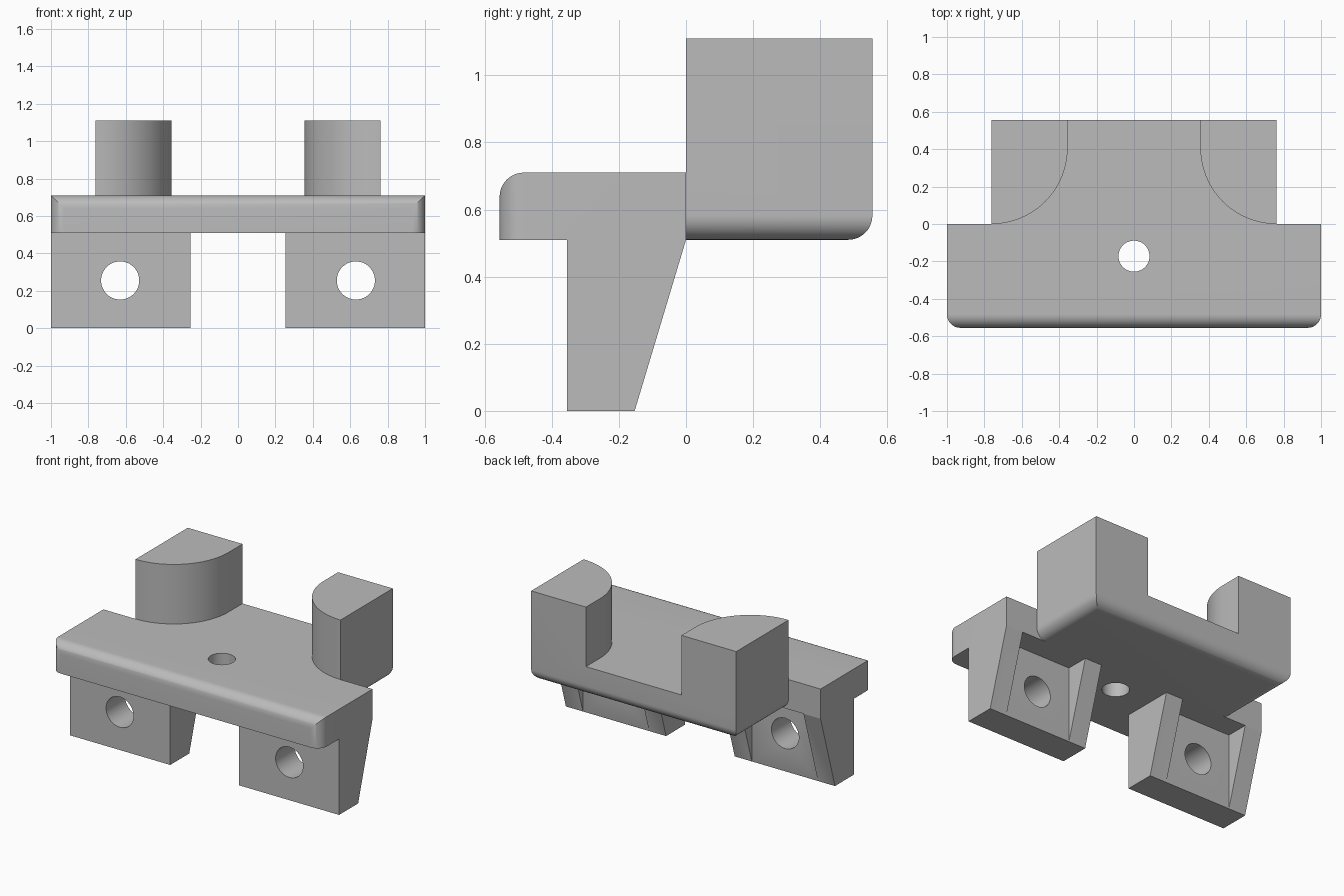
import bpy, bmesh
from math import cos, sin, radians, pi
from mathutils import Vector

old = bpy.data.objects.get("Cube")
if old:
    bpy.data.objects.remove(old, do_unlink=True)

grey = bpy.data.materials.new("plain grey")
grey.use_nodes = True
colour = (0.5, 0.5, 0.5, 1)
grey.diffuse_color = colour
grey.node_tree.nodes["Principled BSDF"].inputs["Base Color"].default_value = colour


def arc(cx, cy, r, start, end, steps=12):
    """Points along a circular arc, angles in degrees."""
    angles = [radians(start + (end - start) * i / steps) for i in range(steps + 1)]
    return [(cx + r * cos(a), cy + r * sin(a)) for a in angles]


def circle(cx, cy, r):
    return arc(cx, cy, r, 0, 360, 48)[:-1]


def prism(name, points, axis, low, high):
    """Extrude a flat outline along the x, y or z axis."""
    place = {"x": lambda a, b: (low, a, b),
             "y": lambda a, b: (a, low, b),
             "z": lambda a, b: (a, b, low)}[axis]
    bm = bmesh.new()
    face = bm.faces.new([bm.verts.new(place(a, b)) for a, b in points])
    grown = bmesh.ops.extrude_face_region(bm, geom=[face])["geom"]
    shift = Vector([(high - low) * (axis == k) for k in "xyz"])
    bmesh.ops.translate(bm, vec=shift, verts=[g for g in grown if isinstance(g, bmesh.types.BMVert)])
    bmesh.ops.recalc_face_normals(bm, faces=bm.faces)
    mesh = bpy.data.meshes.new(name)
    bm.to_mesh(mesh)
    bm.free()
    mesh.materials.append(grey)
    obj = bpy.data.objects.new(name, mesh)
    bpy.context.collection.objects.link(obj)
    return obj


def select(obj):
    bpy.ops.object.select_all(action="DESELECT")
    obj.select_set(True)
    bpy.context.view_layer.objects.active = obj


def combine(obj, tool, operation):
    """Apply a boolean and discard the cutter."""
    mod = obj.modifiers.new("cut", "BOOLEAN")
    mod.operation, mod.object, mod.solver = operation, tool, "EXACT"
    select(obj)
    bpy.ops.object.modifier_apply(modifier=mod.name)
    bpy.data.objects.remove(tool, do_unlink=True)


def finish(obj):
    select(obj)
    bpy.ops.object.shade_smooth_by_angle(angle=radians(30))


back, under, deck, top = 0.555, 0.51, 0.71, 1.11
rnd = 0.072          # edge rounding
side = 0.762         # half width of the rear block
inner = 0.355        # half width of the rear channel
sweep = side - inner

# Front plate: rounded upper front edge and rounded front corners
plate = prism("front_plate", [(0, under), (0, deck)]
              + arc(rnd - back, deck - rnd, rnd, 90, 180) + [(-back, under)], "x", -1, 1)
outline = [(1, 0), (-1, 0)] + arc(rnd - 1, rnd - back, rnd, 180, 270) \
    + arc(1 - rnd, rnd - back, rnd, 270, 360)
combine(plate, prism("corner_cutter", outline, "z", 0.4, 0.9), "INTERSECT")
combine(plate, prism("hole_cutter", circle(0, -0.172, 0.083), "z", 0.4, 0.9), "DIFFERENCE")
finish(plate)

# Rear block: lower edges rounded at the sides and the back
block = prism("rear_block", [(side, top), (-side, top)]
              + arc(rnd - side, under + rnd, rnd, 180, 270)
              + arc(side - rnd, under + rnd, rnd, 270, 360), "y", 0, back)
profile = [(back, 1.3), (-0.1, 1.3), (-0.1, under - 0.1), (back - rnd, under - 0.1)] \
    + arc(back - rnd, under + rnd, rnd, 270, 360)
combine(block, prism("back_edge_cutter", profile, "x", -1, 1), "INTERSECT")

# Flared channel that leaves two curved posts
right_curve = arc(side, sweep, sweep, 270, 180, 24)
left_curve = [(-x, y) for x, y in reversed(right_curve)]
channel = [(-side, -0.1), (side, -0.1)] + right_curve + [(inner, 0.7), (-inner, 0.7)] + left_curve
combine(block, prism("channel_cutter", channel, "z", deck, 1.3), "DIFFERENCE")
finish(block)

# Tapered legs, each with a pocket between two cheeks and a cross hole
for label, sign in (("left", 1), ("right", -1)):
    ends = sorted((sign * 0.255, sign * 1.0))
    leg = prism(label + "_leg", [(-0.355, 0), (-0.153, 0), (0, under), (-0.355, under)], "x", *ends)
    pocket = [(-0.1525, -0.1), (0.1, -0.1), (0.1, 0.6), (-0.1525, 0.6)]
    combine(leg, prism("pocket_cutter", pocket, "x", ends[0] + 0.127, ends[1] - 0.127), "DIFFERENCE")
    combine(leg, prism("bolt_cutter", circle(sign * 0.63, 0.255, 0.102), "y", -0.5, 0.2), "DIFFERENCE")
    finish(leg)
